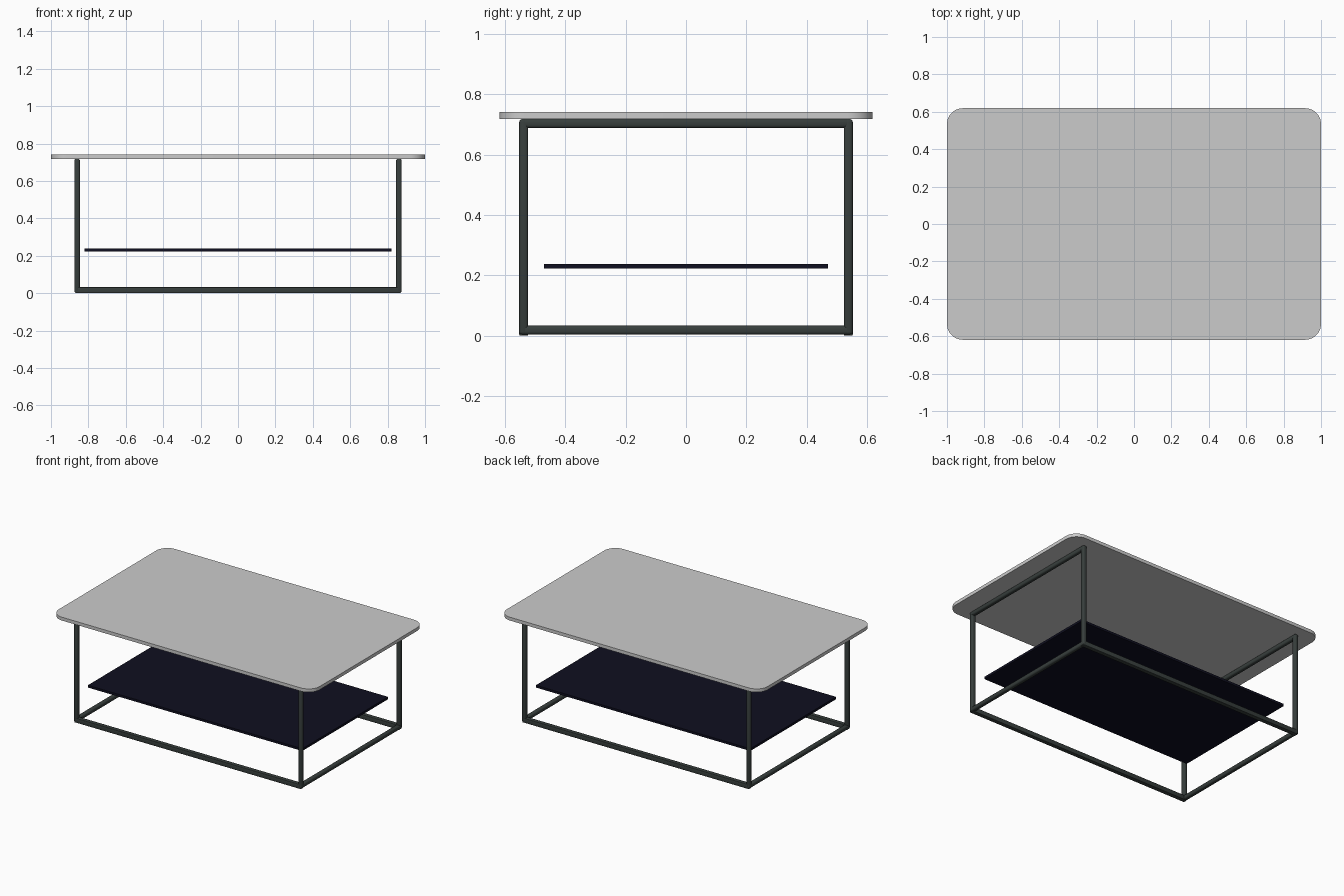
import bpy, bmesh, math
from mathutils import Vector

if "Cube" in bpy.data.objects:
    bpy.data.objects.remove(bpy.data.objects["Cube"])


def material(name, rgb):
    m = bpy.data.materials.new(name)
    m.diffuse_color = (*rgb, 1.0)
    m.use_nodes = True
    m.node_tree.nodes["Principled BSDF"].inputs["Base Color"].default_value = m.diffuse_color
    return m


GREY = material("pale grey top", (0.60, 0.60, 0.60))
METAL = material("dark metal", (0.038, 0.048, 0.045))
NAVY = material("deep navy", (0.0045, 0.0045, 0.014))


def box(name, lo, hi, mat, bevel=0.0, segments=3, vertical_only=False):
    lo, hi = Vector(lo), Vector(hi)
    bm = bmesh.new()
    bmesh.ops.create_cube(bm, size=1.0)
    for v in bm.verts:
        v.co = Vector([(lo[i] + hi[i]) / 2 + v.co[i] * (hi[i] - lo[i]) for i in range(3)])
    if bevel:
        edges = [e for e in bm.edges if not vertical_only
                 or abs(e.verts[0].co.z - e.verts[1].co.z) > 1e-5]
        bmesh.ops.bevel(bm, geom=edges, offset=bevel, segments=segments,
                        profile=0.5, affect='EDGES')
    me = bpy.data.meshes.new(name)
    bm.to_mesh(me)
    bm.free()
    me.materials.append(mat)
    ob = bpy.data.objects.new(name, me)
    bpy.context.collection.objects.link(ob)
    if bevel:
        bpy.ops.object.select_all(action='DESELECT')
        ob.select_set(True)
        bpy.context.view_layer.objects.active = ob
        bpy.ops.object.shade_smooth_by_angle(angle=math.radians(40))
    return ob


# Table top with rounded corners
box("table_top", (-1, -0.619, 0.718), (1, 0.619, 0.741), GREY, 0.085, 10, True)

# Lower shelf
box("lower_shelf", (-0.822, -0.47, 0.222), (0.822, 0.47, 0.238), NAVY)

# Frame: two end loops joined by long floor rails
X, Y, T, H = 0.875, 0.553, 0.03, 0.718
for sx, side in ((-1, "left"), (1, "right")):
    x0, x1 = sorted((sx * X, sx * (X - T)))
    for sy, end in ((-1, "front"), (1, "back")):
        y0, y1 = sorted((sy * Y, sy * (Y - T)))
        box(f"{side}_{end}_leg", (x0, y0, 0.003), (x1, y1, H), METAL, 0.01)
    box(f"{side}_top_rail", (x0, -Y, H - T), (x1, Y, H), METAL, 0.01)
    box(f"{side}_floor_rail", (x0, -Y, 0.003), (x1, Y, 0.003 + T), METAL, 0.01)
for sy, end in ((-1, "front"), (1, "back")):
    y0, y1 = sorted((sy * Y, sy * (Y - T)))
    box(f"{end}_floor_rail", (-X + 0.005, y0, 0.0), (X - 0.005, y1, T + 0.002), METAL, 0.004)
